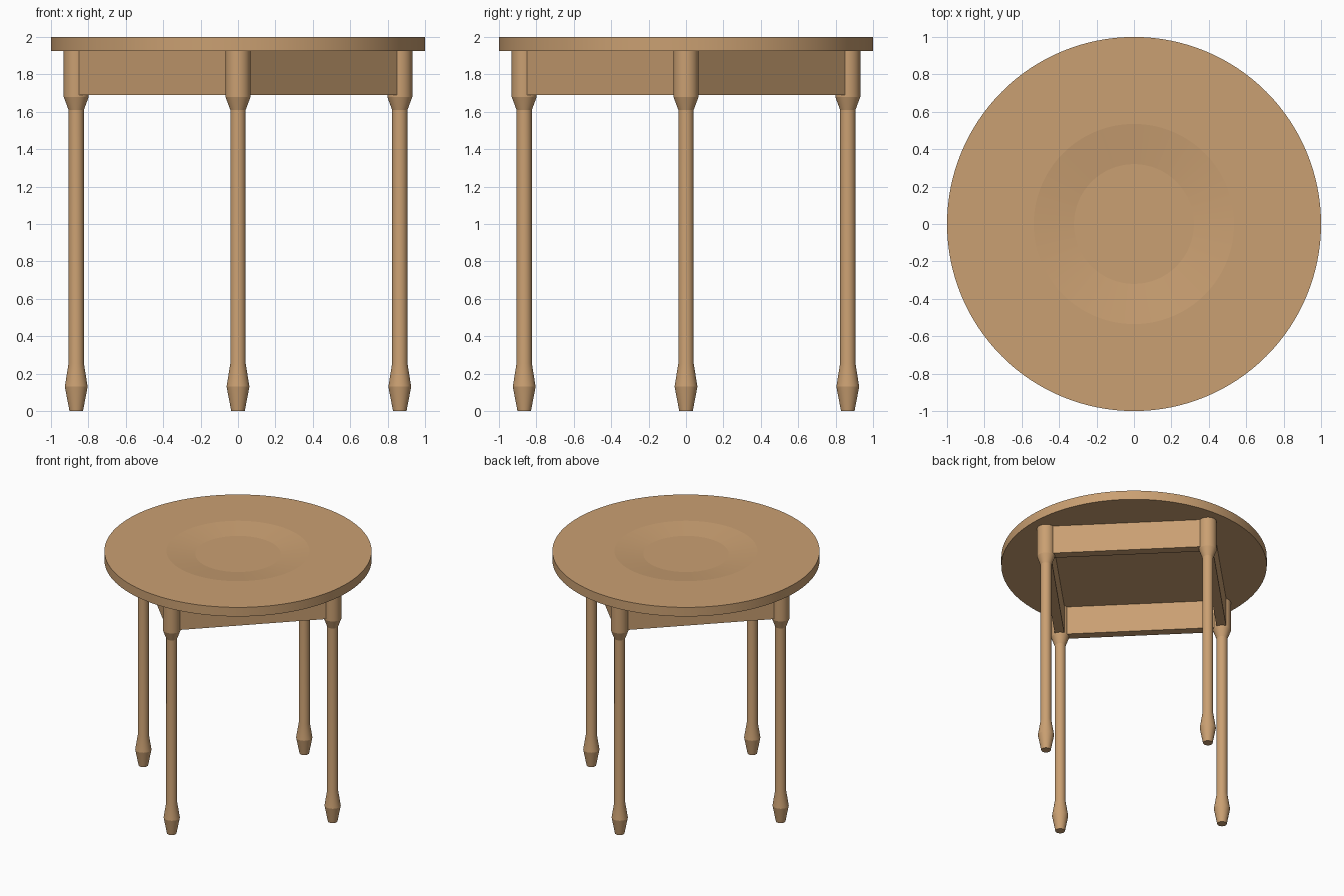
import bpy, bmesh, math
from mathutils import Vector

if "Cube" in bpy.data.objects:
    bpy.data.objects.remove(bpy.data.objects["Cube"])

wood = bpy.data.materials.new("light wood")
wood.diffuse_color = (0.59, 0.35, 0.168, 1)
wood.use_nodes = True
wood.node_tree.nodes["Principled BSDF"].inputs["Base Color"].default_value = wood.diffuse_color


def add_object(name, bm, location=(0, 0, 0), smooth=True):
    bmesh.ops.recalc_face_normals(bm, faces=bm.faces)
    mesh = bpy.data.meshes.new(name)
    bm.to_mesh(mesh)
    bm.free()
    mesh.materials.append(wood)
    ob = bpy.data.objects.new(name, mesh)
    ob.location = location
    bpy.context.collection.objects.link(ob)
    if smooth:
        bpy.ops.object.select_all(action='DESELECT')
        ob.select_set(True)
        bpy.context.view_layer.objects.active = ob
        bpy.ops.object.shade_smooth_by_angle(angle=math.radians(4 if name == "table_top" else 12))
    return ob


def lathe(name, profile, sides, location=(0, 0, 0)):
    """Stack of rings from (radius, z) pairs, capped at both ends."""
    bm = bmesh.new()
    rings = [[bm.verts.new((r * math.cos(2 * math.pi * i / sides),
                            r * math.sin(2 * math.pi * i / sides), z))
              for i in range(sides)] for r, z in profile]
    for a, b in zip(rings, rings[1:]):
        for i in range(sides):
            j = (i + 1) % sides
            bm.faces.new((a[i], a[j], b[j], b[i]))
    bm.faces.new(rings[0][::-1])
    bm.faces.new(rings[-1])
    return add_object(name, bm, location)


# round top with a shallow dished centre
lathe("table_top", [(1, 1.925), (1, 2), (0.535, 2), (0.32, 1.975)], 128)

# four turned legs
LEG = 0.865
leg_profile = [(0.036, 0), (0.061, 0.13), (0.041, 0.255), (0.041, 1.61),
               (0.067, 1.68), (0.067, 1.926)]
spots = {"front": (0, -LEG), "right": (LEG, 0), "back": (0, LEG), "left": (-LEG, 0)}
for side, (x, y) in spots.items():
    lathe(side + "_leg", leg_profile, 32, (x, y, 0))

# aprons joining neighbouring legs
names = list(spots)
for i, side in enumerate(names):
    other = names[(i + 1) % 4]
    a, b = Vector(spots[side]), Vector(spots[other])
    mid, span = (a + b) / 2, b - a
    bm = bmesh.new()
    bmesh.ops.create_cube(bm, size=1)
    bmesh.ops.scale(bm, vec=(span.length, 0.072, 0.236), verts=bm.verts)
    ob = add_object(f"{side}_{other}_apron", bm, (mid.x, mid.y, 1.808), smooth=False)
    ob.rotation_euler.z = math.atan2(span.y, span.x)
